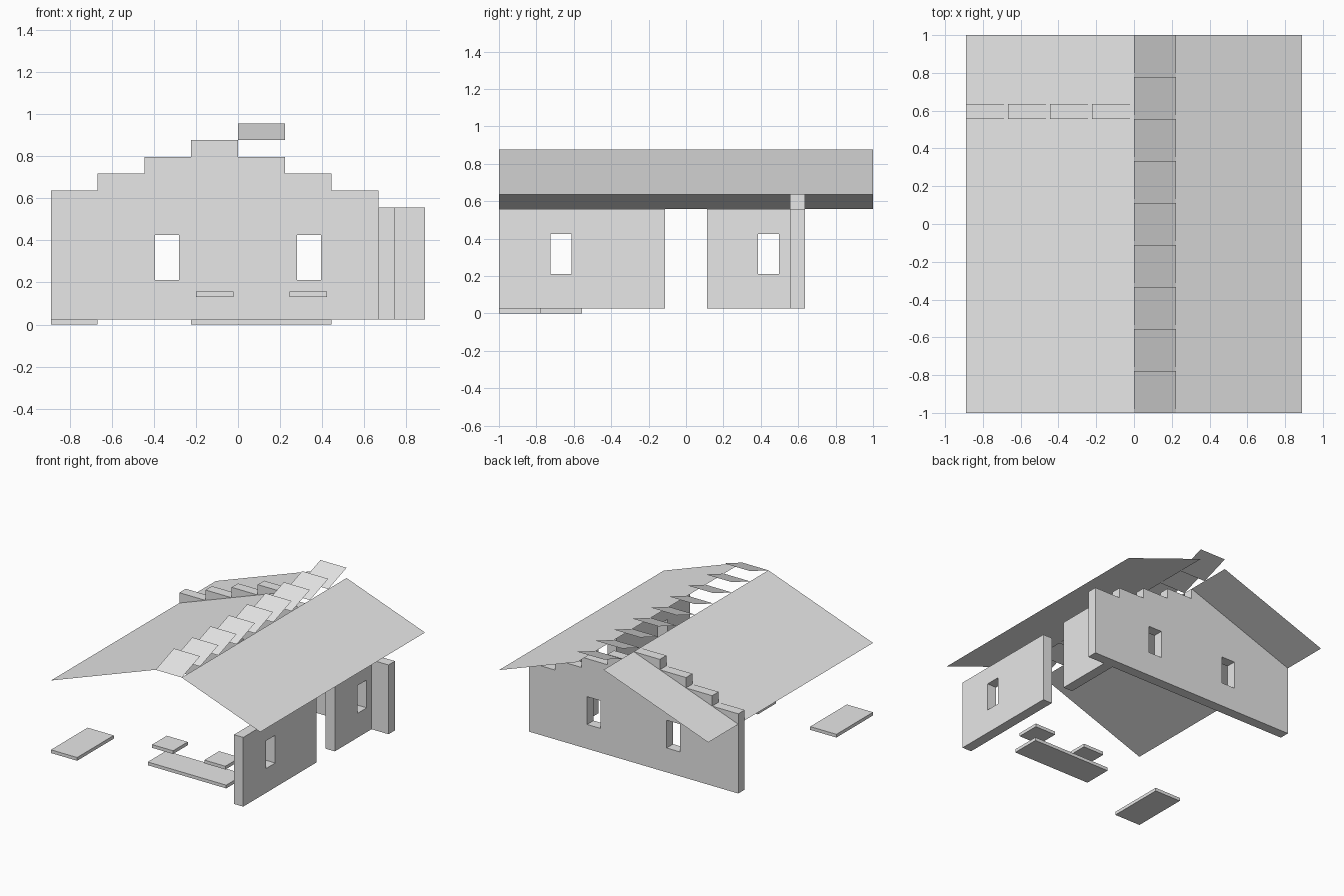
import bpy, bmesh
from mathutils import Matrix, Vector

if "Cube" in bpy.data.objects:
    bpy.data.objects.remove(bpy.data.objects["Cube"])

U = 2 / 9            # building module
T = 0.078            # wall thickness
STEP = 0.08          # rise of the roof per module
BASE, EAVE = 0.025, 0.557

grey = bpy.data.materials.new("plain grey")
grey.diffuse_color = (0.8, 0.8, 0.8, 1)
grey.use_nodes = True
grey.node_tree.nodes["Principled BSDF"].inputs["Base Color"].default_value = grey.diffuse_color


def add_object(name, bm):
    mesh = bpy.data.meshes.new(name)
    bm.to_mesh(mesh)
    bm.free()
    mesh.materials.append(grey)
    obj = bpy.data.objects.new(name, mesh)
    bpy.context.collection.objects.link(obj)
    return obj


def slab(name, x0, x1, y0, y1, z0, z1):
    bm = bmesh.new()
    size = Vector((x1 - x0, y1 - y0, z1 - z0))
    mid = Vector((x0 + x1, y0 + y1, z0 + z1)) / 2
    bmesh.ops.create_cube(bm, size=1, matrix=Matrix.Translation(mid) @ Matrix.Diagonal(size).to_4x4())
    return add_object(name, bm)


def sheet(name, corners):
    bm = bmesh.new()
    face = bm.faces.new([bm.verts.new(c) for c in corners])
    face.normal_update()
    if face.normal.z < 0:
        face.normal_flip()
    return add_object(name, bm)


def wall(name, outline, windows, frame):
    """Filled outline with window holes, thickened and stood upright by frame."""
    curve = bpy.data.curves.new(name + "_profile", 'CURVE')
    curve.dimensions = '2D'
    curve.fill_mode = 'BOTH'
    curve.extrude = T / 2
    holes = [[(a, 0.212), (b, 0.212), (b, 0.425), (a, 0.425)] for a, b in windows]
    for loop in [outline] + holes:
        spline = curve.splines.new('POLY')
        spline.points.add(len(loop) - 1)
        for p, (u, v) in zip(spline.points, loop):
            p.co = (u, v, 0, 1)
        spline.use_cyclic_u = True
    helper = bpy.data.objects.new(name + "_profile", curve)
    bpy.context.collection.objects.link(helper)
    mesh = bpy.data.meshes.new_from_object(helper)
    bpy.data.objects.remove(helper)
    bm = bmesh.new()
    bm.from_mesh(mesh)
    bpy.data.meshes.remove(mesh)
    bmesh.ops.transform(bm, matrix=frame, verts=bm.verts)
    bmesh.ops.remove_doubles(bm, verts=bm.verts, dist=1e-4)
    bmesh.ops.recalc_face_normals(bm, faces=bm.faces)
    for f in bm.faces:
        f.smooth = False
    return add_object(name, bm)


# Back gable wall with stepped top, four steps up and four down
outline = [(4 * U, BASE), (-4 * U, BASE)]
for i, level in enumerate([1, 2, 3, 4, 3, 2, 1, 0]):
    z = EAVE + level * STEP
    outline += [((i - 4) * U, z), ((i - 3) * U, z)]
back_frame = Matrix(((1, 0, 0, 0), (0, 0, -1, EAVE + T / 2), (0, 1, 0, 0), (0, 0, 0, 1)))
wall("back_gable_wall", outline, [(-0.395, -0.28), (0.28, 0.395)], back_frame)

# Right side walls on either side of the doorway
side_frame = Matrix(((0, 0, 1, 3 * U + T / 2), (1, 0, 0, 0), (0, 1, 0, 0), (0, 0, 0, 1)))
for name, y0, y1, window in (("side_wall_front", -1, -U / 2, (-0.725, -0.612)),
                             ("side_wall_rear", U / 2, EAVE, (0.385, 0.498))):
    wall(name, [(y0, BASE), (y1, BASE), (y1, EAVE), (y0, EAVE)], [window], side_frame)

# Two thin roof slopes
ridge = EAVE + 4 * STEP
for name, x0, z0, x1, z1 in (("left_roof", -4 * U, EAVE, 0, ridge),
                             ("right_roof", U, ridge, 4 * U, ridge - 3 * STEP)):
    sheet(name, [(x0, -1, z0), (x1, -1, z1), (x1, 1, z1), (x0, 1, z0)])

# Tilted louvres along the ridge opening
for i in range(9):
    y = -1 + i * U
    sheet(f"ridge_louvre_{i + 1}", [(0, y, ridge), (U, y, ridge),
                                    (U, y + U, ridge + 0.079), (0, y + U, ridge + 0.079)])

# Ground slab, table slab and two floating seats
slab("ground_slab", -4 * U, -3 * U, -1, -2.5 * U, 0, BASE)
slab("long_slab", -U, 2 * U, -3.5 * U, -2.5 * U, 0, BASE)
for i, x in enumerate((-U, U)):
    slab(f"seat_{i + 1}", x + 0.022, x + 0.2, -0.756, -0.578, 0.131, 0.156)
